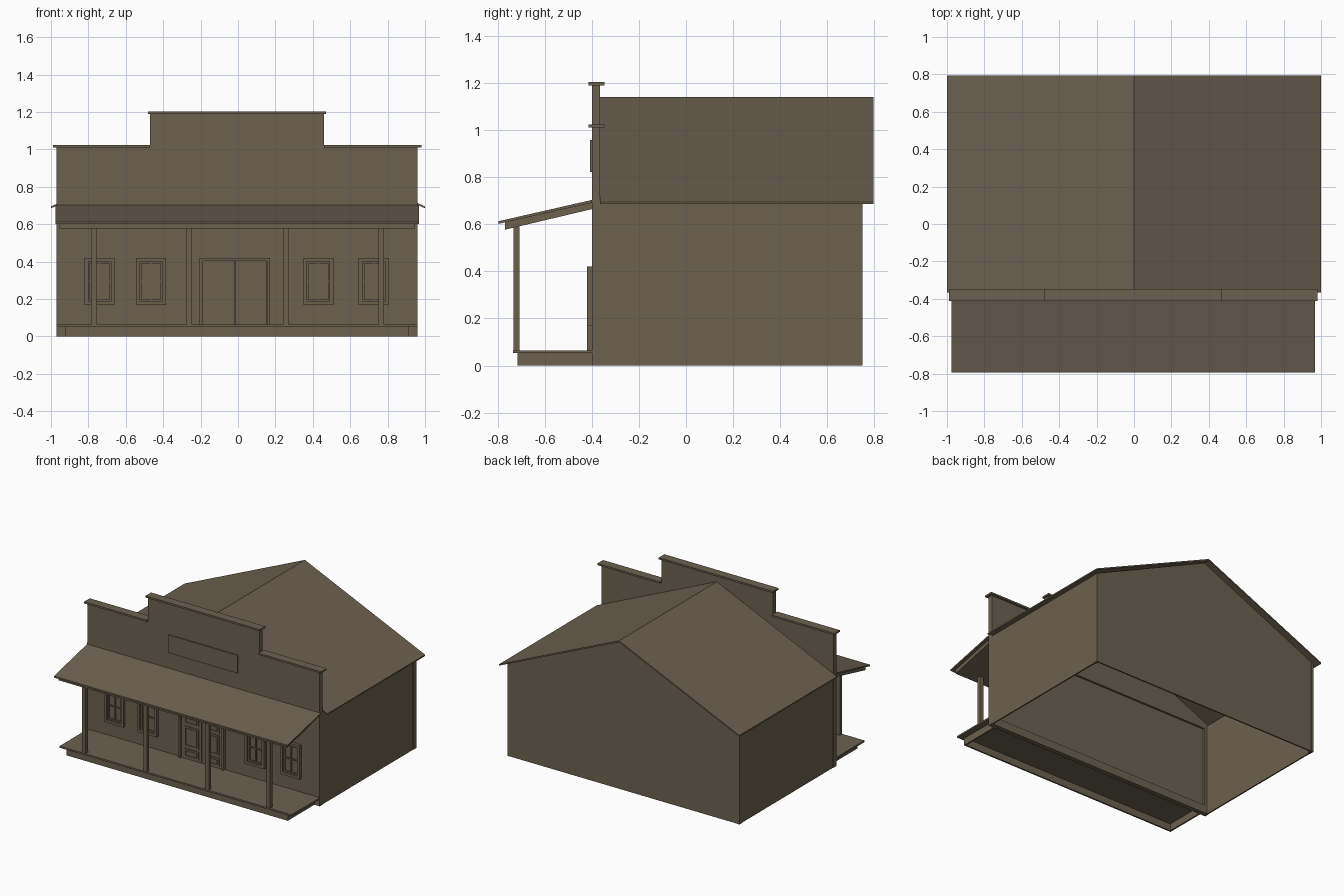
import bpy

wood = bpy.data.materials.new("weathered brown wood")
wood.diffuse_color = (0.15, 0.12, 0.08, 1)
CX = -0.005  # centre line of the building


def prism(name, pts, a, b, axis):
    """Extrude a profile: (x,z) points along y, or (y,z) points along x."""
    put = (lambda p, t: (p[0], t, p[1])) if axis == "y" else (lambda p, t: (t, p[0], p[1]))
    n = len(pts)
    verts = [put(p, a) for p in pts] + [put(p, b) for p in pts]
    faces = [list(range(n))[::-1], list(range(n, 2 * n))]
    faces += [[i, (i + 1) % n, n + (i + 1) % n, n + i] for i in range(n)]
    if axis == "y":
        faces = [f[::-1] for f in faces]
    me = bpy.data.meshes.new(name)
    me.from_pydata(verts, [], faces)
    me.materials.append(wood)
    ob = bpy.data.objects.new(name, me)
    bpy.context.collection.objects.link(ob)
    return ob


def box(name, x0, x1, y0, y1, z0, z1):
    return prism(name, [(y0, z0), (y1, z0), (y1, z1), (y0, z1)], x0, x1, "x")


def frame(name, x0, x1, z0, z1, w, y0, y1, sill=True):
    """Rectangular trim of board width w."""
    box(name + "_left", x0, x0 + w, y0, y1, z0, z1)
    box(name + "_right", x1 - w, x1, y0, y1, z0, z1)
    box(name + "_top", x0 + w, x1 - w, y0, y1, z1 - w, z1)
    if sill:
        box(name + "_sill", x0 + w, x1 - w, y0, y1, z0, z0 + w)


# Side walls, back gable wall and back corner boards
for s, side in ((-1, "left"), (1, "right")):
    xa, xb = sorted((CX + s * 0.962, CX + s * 0.952))
    box(side + "_wall", xa, xb, -0.365, 0.745, 0, 0.692)
    xa, xb = sorted((CX + s * 0.965, CX + s * 0.945))
    box(side + "_back_corner_board", xa, xb, 0.715, 0.75, 0, 0.692)
prism("back_wall", [(-0.965, 0), (0.955, 0), (0.955, 0.695), (0, 1.128), (-0.965, 0.695)],
      0.738, 0.748, "y")

# Gable roof
prism("gable_roof", [(-1, 0.685), (0, 1.128), (1, 0.685), (1, 0.695), (0, 1.14), (-1, 0.695)],
      -0.365, 0.795, "y")

# Stepped false front: upper parapet, corner posts, sill beam, lower wall
prism("false_front_parapet",
      [(-0.97, 0.665), (0.96, 0.665), (0.96, 1.012), (0.46, 1.012), (0.46, 1.192),
       (-0.47, 1.192), (-0.47, 1.012), (-0.97, 1.012)], -0.40, -0.365, "y")
box("front_left_corner_post", -0.97, -0.935, -0.40, -0.365, 0, 0.665)
box("front_right_corner_post", 0.925, 0.96, -0.40, -0.365, 0, 0.665)
box("front_sill_beam", -0.935, 0.925, -0.40, -0.365, 0, 0.06)
box("front_wall", -0.935, 0.925, -0.397, -0.38, 0.06, 0.665)

# Parapet caps and blank sign board
box("left_cap", -0.99, -0.47, -0.413, -0.347, 1.01, 1.023)
box("right_cap", 0.46, 0.98, -0.413, -0.347, 1.01, 1.023)
box("centre_cap", -0.48, 0.47, -0.413, -0.347, 1.19, 1.203)
box("sign_board", -0.295, 0.28, -0.408, -0.40, 0.822, 0.957)

# Porch deck on a hollow skirt
box("porch_deck", -0.97, 0.96, -0.735, -0.398, 0.053, 0.065)
box("skirt_front", -0.925, 0.915, -0.715, -0.703, 0, 0.053)
box("skirt_left", -0.925, -0.913, -0.703, -0.40, 0, 0.053)
box("skirt_right", 0.903, 0.915, -0.703, -0.40, 0, 0.053)

# Porch posts
for i, x in enumerate((-0.77, -0.26, 0.255, 0.765)):
    box(f"porch_post_{i}", x - 0.015, x + 0.015, -0.732, -0.706, 0.065, 0.598)

# Sloping porch roof with thicker deck below
prism("porch_roof", [(-0.795, 0.602), (-0.40, 0.691), (-0.40, 0.703), (-0.795, 0.613)],
      -0.975, 0.968, "x")
prism("porch_roof_underside", [(-0.768, 0.577), (-0.40, 0.664), (-0.40, 0.691), (-0.768, 0.608)],
      -0.955, 0.945, "x")

# Windows: trim, sash and cross bars
for i, x in enumerate((-0.74, -0.465, 0.43, 0.725)):
    n = f"window_{i}"
    frame(n + "_trim", x - 0.08, x + 0.08, 0.167, 0.42, 0.02, -0.42, -0.395)
    frame(n + "_sash", x - 0.06, x + 0.06, 0.187, 0.40, 0.01, -0.408, -0.395)
    box(n + "_upright_bar", x - 0.004, x + 0.004, -0.405, -0.395, 0.195, 0.392)
    box(n + "_cross_bar", x - 0.052, x + 0.052, -0.405, -0.395, 0.29, 0.298)

# Double door with raised panels
frame("door_trim", -0.205, 0.172, 0.065, 0.42, 0.017, -0.42, -0.395, sill=False)
for side, x in (("left", -0.102), ("right", 0.069)):
    box(side + "_door", x - 0.084, x + 0.084, -0.406, -0.395, 0.065, 0.403)
    for part, z0, z1 in (("bottom", 0.08, 0.142), ("middle", 0.16, 0.312), ("top", 0.33, 0.388)):
        frame(f"{side}_door_{part}_moulding", x - 0.06, x + 0.06, z0, z1, 0.012, -0.412, -0.405)
        box(f"{side}_door_{part}_panel", x - 0.045, x + 0.045, -0.41, -0.405, z0 + 0.016, z1 - 0.016)
